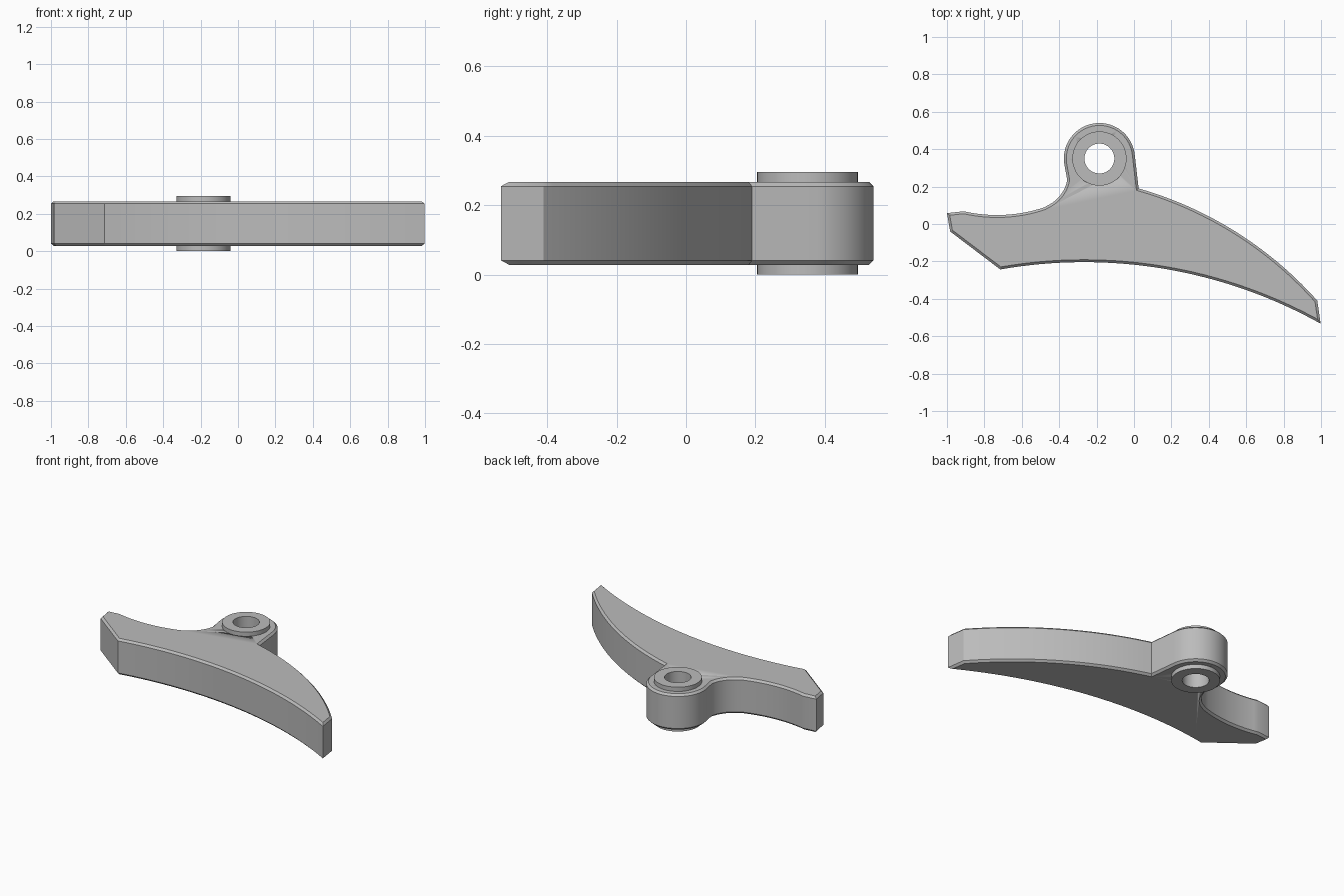
import bpy, bmesh, math
from mathutils import Vector

if "Cube" in bpy.data.objects:
    bpy.data.objects.remove(bpy.data.objects["Cube"])

CENTRE = Vector((-0.185, 0.35))   # pivot axis
Z0, Z1 = 0.028, 0.267             # body underside and top

metal = bpy.data.materials.new("plain_grey")
metal.diffuse_color = (0.5, 0.5, 0.5, 1)
metal.use_nodes = True
metal.node_tree.nodes["Principled BSDF"].inputs["Base Color"].default_value = metal.diffuse_color


def arc(a, m, b, n):
    """Points along the circle through a, m and b."""
    a, m, b = Vector(a), Vector(m), Vector(b)
    d = 2 * (a.x * (m.y - b.y) + m.x * (b.y - a.y) + b.x * (a.y - m.y))
    sa, sm, sb = a.length_squared, m.length_squared, b.length_squared
    c = Vector(((sa * (m.y - b.y) + sm * (b.y - a.y) + sb * (a.y - m.y)) / d,
                (sa * (b.x - m.x) + sm * (a.x - b.x) + sb * (m.x - a.x)) / d))
    ang = lambda p: math.atan2(p.y - c.y, p.x - c.x)
    t0, r = ang(a), (a - c).length
    dm, db = (ang(m) - t0) % math.tau, (ang(b) - t0) % math.tau
    if dm > db:
        db -= math.tau
    return [c + r * Vector((math.cos(t0 + db * i / n), math.sin(t0 + db * i / n)))
            for i in range(n + 1)]


def finish(name, bm):
    bmesh.ops.recalc_face_normals(bm, faces=bm.faces)
    mesh = bpy.data.meshes.new(name)
    bm.to_mesh(mesh)
    bm.free()
    mesh.materials.append(metal)
    ob = bpy.data.objects.new(name, mesh)
    bpy.context.collection.objects.link(ob)
    bpy.ops.object.select_all(action='DESELECT')
    ob.select_set(True)
    bpy.context.view_layer.objects.active = ob
    bpy.ops.object.shade_smooth_by_angle(angle=math.radians(25))
    return ob


def on_lug(deg, r=0.19):
    t = math.radians(deg)
    return CENTRE + r * Vector((math.cos(t), math.sin(t)))


# Lever outline, counter-clockwise from the lower left corner
outline = arc((-0.715, -0.243), (-0.29, -0.204), (0.998, -0.533), 32)   # working edge
outline += arc((0.98, -0.41), (0.545, -0.042), (0.025, 0.19), 28)       # outer edge
outline += arc(on_lug(7), on_lug(98), on_lug(189), 36)                  # pivot lug
outline += arc((-0.357, 0.235), (-0.388, 0.162), (-0.46, 0.1), 12)      # fillet
outline += arc((-0.48, 0.089), (-0.69, 0.049), (-0.91, 0.068), 14)      # tail hollow
outline += [Vector((-1.0, 0.058)), Vector((-0.983, -0.04))]             # tail end

# Lever body: extruded outline with chamfered rims
bm = bmesh.new()
cap = bm.faces.new([bm.verts.new((p.x, p.y, Z0)) for p in outline])
top = bmesh.ops.extrude_face_region(bm, geom=[cap], use_keep_orig=True)
bmesh.ops.translate(bm, vec=(0, 0, Z1 - Z0),
                    verts=[g for g in top['geom'] if isinstance(g, bmesh.types.BMVert)])
bmesh.ops.recalc_face_normals(bm, faces=bm.faces)
rims = [e for e in bm.edges if abs(e.verts[0].co.z - e.verts[1].co.z) < 1e-5]
bmesh.ops.bevel(bm, geom=rims, offset=0.013, offset_type='OFFSET', segments=1,
                profile=0.5, affect='EDGES', clamp_overlap=True)
body = finish("lever_body", bm)

# Clearance hole for the bushing
bm = bmesh.new()
bmesh.ops.create_cone(bm, cap_ends=True, segments=48, radius1=0.11, radius2=0.11, depth=1)
bmesh.ops.translate(bm, verts=bm.verts, vec=(*CENTRE, 0.15))
cutter = finish("hole_cutter", bm)
cutter.hide_render = True
cutter.display_type = 'WIRE'
cut = body.modifiers.new("pivot_hole", 'BOOLEAN')
cut.operation, cut.object, cut.solver = 'DIFFERENCE', cutter, 'EXACT'

# Bushing: a ring standing proud of both faces
bm = bmesh.new()
section = [(0.08, 0), (0.145, 0), (0.145, 0.295), (0.08, 0.295)]
vs = [bm.verts.new((CENTRE.x + r, CENTRE.y, z)) for r, z in section]
es = [bm.edges.new((vs[i], vs[(i + 1) % 4])) for i in range(4)]
bmesh.ops.spin(bm, geom=vs + es, cent=(*CENTRE, 0), axis=(0, 0, 1),
               angle=math.tau, steps=48, use_merge=True)
bmesh.ops.remove_doubles(bm, verts=bm.verts, dist=1e-4)
finish("pivot_bushing", bm)
